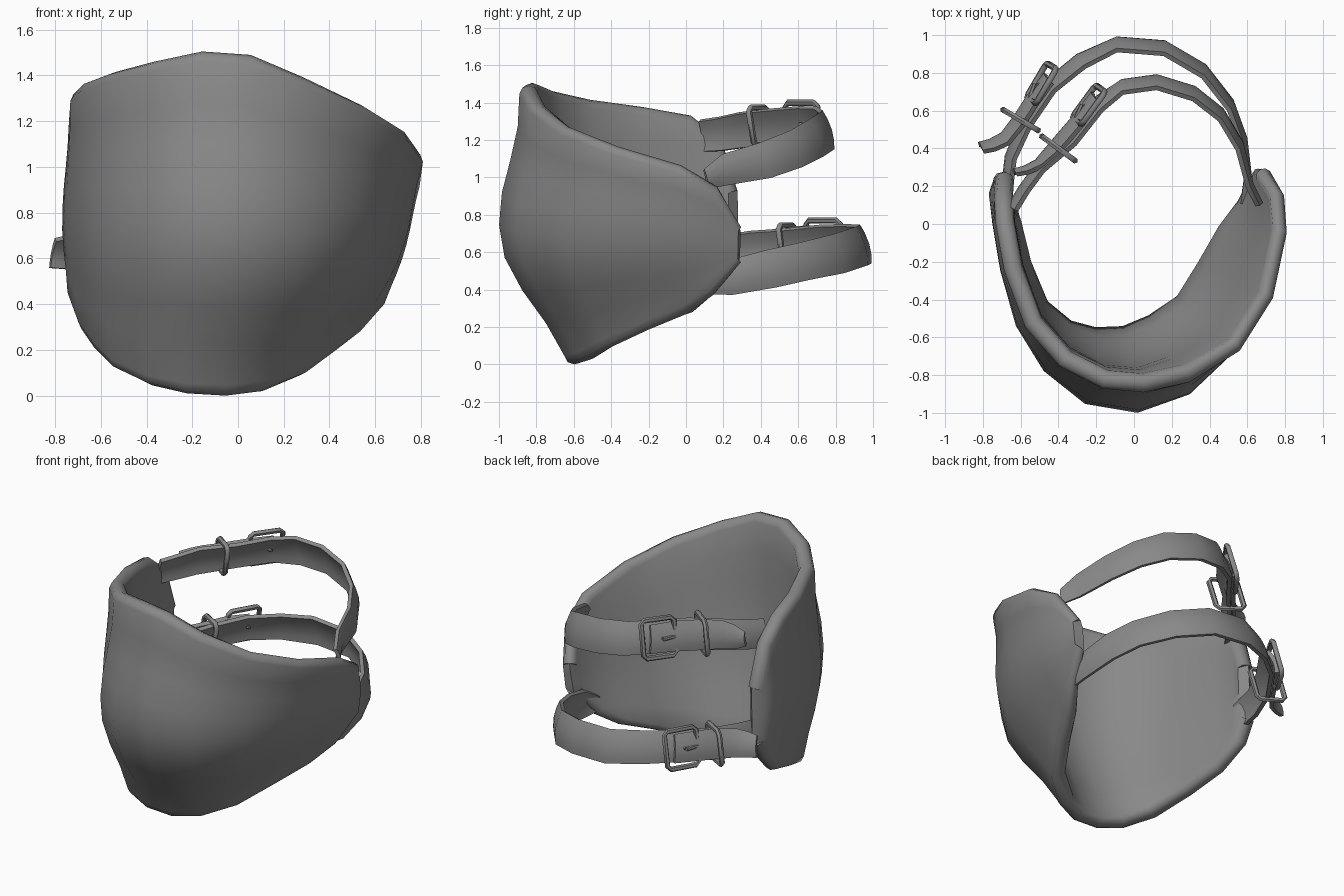
import bpy, bmesh, math
from mathutils import Vector as V

if "Cube" in bpy.data.objects:
    bpy.data.objects.remove(bpy.data.objects["Cube"])

grey = bpy.data.materials.new("grey")
grey.diffuse_color = (0.25, 0.25, 0.25, 1)
grey.use_nodes = True
grey.node_tree.nodes["Principled BSDF"].inputs["Base Color"].default_value = grey.diffuse_color


def make(name, bm, thickness=0):
    me = bpy.data.meshes.new(name)
    bm.to_mesh(me)
    bm.free()
    ob = bpy.data.objects.new(name, me)
    bpy.context.collection.objects.link(ob)
    me.materials.append(grey)
    bpy.ops.object.select_all(action='DESELECT')
    ob.select_set(True)
    bpy.context.view_layer.objects.active = ob
    if thickness:
        m = ob.modifiers.new("solid", 'SOLIDIFY')
        m.thickness, m.offset = thickness, 0
        bpy.ops.object.modifier_apply(modifier=m.name)
    bpy.ops.object.shade_smooth_by_angle(angle=math.radians(50))
    return ob


def slope(pts, i):
    return (V(pts[min(i + 1, len(pts) - 1)]) - V(pts[max(i - 1, 0)])).normalized()


def level_normal(t):
    return V((t.y, -t.x, 0)).normalized()


# pad: domed shell with a rolled rim, lofted between its lower and upper edges
upper_rim = [(-.73, .28, .93), (-.74, .19, 1.2), (-.735, .02, 1.33), (-.69, -.24, 1.375),
             (-.58, -.54, 1.415), (-.40, -.75, 1.46), (-.17, -.87, 1.505), (.06, -.89, 1.49),
             (.31, -.83, 1.39), (.57, -.66, 1.27), (.74, -.38, 1.165), (.81, -.03, 1.065),
             (.785, .18, .95), (.70, .31, .74)]
lower_rim = [(-.74, .28, .55), (-.745, .2, .42), (-.70, .03, .28), (-.645, -.21, .2),
             (-.56, -.45, .115), (-.41, -.59, .045), (-.24, -.65, .01), (-.05, -.65, 0),
             (.13, -.58, .02), (.31, -.44, .09), (.44, -.22, .185), (.55, 0, .27),
             (.63, .16, .37), (.68, .31, .54)]
bulge = [0, .025, .035, .045, .07, .13, .2, .23, .21, .14, .09, .05, .02, 0]
dome = [0, .3, .72, 1, 1, .8, .47, .17, 0]
bm = bmesh.new()
loops, ends = [], []
for i in range(14):
    t, b = V(upper_rim[i]), V(lower_rim[i])
    out = level_normal(slope(upper_rim, i))
    et = out.cross(slope(upper_rim, i)).normalized()
    eb = -out.cross(slope(lower_rim, i)).normalized()
    tt = .1 if i < 9 else .085
    tb = .11 if 3 < i < 9 else .1
    to, bo = t - et * .045, b - eb * .045
    ti, bi = to - out * tt, bo - out * tb
    outer = [bo.lerp(to, k / 8) + out * bulge[i] * dome[k] for k in range(9)]
    inner = [bi.lerp(ti, k / 8) + out * bulge[i] * .3 * dome[k] for k in range(9)]

    def roll(p, e, w):
        return [p - out * w * .15 - e * .012, p - out * w * .5, p - out * w * .85 - e * .012]
    pts = outer + roll(t, et, tt) + inner[::-1] + roll(b, eb, tb)[::-1]
    loops.append([bm.verts.new(p) for p in pts])
    ends.append((et + eb).normalized() * .045)
for a, b in zip(loops, loops[1:]):
    for j in range(24):
        bm.faces.new((a[j], b[j], b[(j + 1) % 24], a[(j + 1) % 24]))
# rounded back ends of the pad
for L, e in ((loops[0], ends[0]), (loops[-1], ends[-1])):
    mid = [L[22]] + [bm.verts.new((L[k].co + L[20 - k].co) / 2 + e) for k in range(1, 8)] + [L[10]]
    for k in range(8):
        bm.faces.new((L[k], L[k + 1], mid[k + 1], mid[k]))
        bm.faces.new((L[20 - k], L[19 - k], mid[k + 1], mid[k]))
    for tri in ((8, 9, 10), (10, 11, 12), (20, 21, 22), (22, 23, 0)):
        bm.faces.new([L[j] for j in tri])
bmesh.ops.recalc_face_normals(bm, faces=bm.faces)
make("pad_shell", bm)


def tilt(p, f=1):
    """Across-the-strap direction, leaning towards the middle."""
    return V((f * .04 if p.x < -.1 else 0, f * (-.06 if p.y > .4 else -.02), .2)).normalized()


def strap(name, pts, widths):
    bm = bmesh.new()
    rows = []
    for i, w in enumerate(widths):
        p, out = V(pts[i]), level_normal(slope(pts, i))
        u = tilt(p) * w / 2
        rows.append([bm.verts.new(p + u * s + out * .018 * (1 - s * s)) for s in (-1, -.55, 0, .55, 1)])
    for a, b in zip(rows, rows[1:]):
        for j in range(4):
            bm.faces.new((a[j], b[j], b[j + 1], a[j + 1]))
    make(name, bm, .026)


def tube(name, pts, r, closed):
    """Six-sided rod swept along points."""
    bm = bmesh.new()
    n = len(pts)
    rings = []
    flat = (pts[1] - pts[0]).cross(pts[-1] - pts[0]) if n > 2 else (pts[1] - pts[0]).orthogonal()
    flat.normalize()
    for i, p in enumerate(pts):
        d = pts[(i + 1) % n] - pts[i - 1] if closed else slope(pts, i)
        side = d.cross(flat).normalized()
        rings.append([bm.verts.new(p + r * (math.cos(a * math.pi / 3) * side + math.sin(a * math.pi / 3) * flat))
                      for a in range(6)])
    for i in range(n if closed else n - 1):
        a, b = rings[i], rings[(i + 1) % n]
        for j in range(6):
            bm.faces.new((a[j], a[(j + 1) % 6], b[(j + 1) % 6], b[j]))
    if not closed:
        bm.faces.new(rings[0])
        bm.faces.new(rings[-1])
    bmesh.ops.recalc_face_normals(bm, faces=bm.faces)
    make(name, bm)


def loop(name, c, a, b, la, lb, r):
    """Rectangular ring with cut corners in the plane of a and b."""
    k = .02
    xy = [(la, lb - k), (la - k, lb), (k - la, lb), (-la, lb - k),
          (-la, k - lb), (k - la, -lb), (la - k, -lb), (la, k - lb)]
    tube(name, [c + a * x + b * y for x, y in xy], r, True)


def fastening(tag, centre, direction, keeper):
    # buckle frame, prong and keeper loop
    c, kp = V(centre), V(keeper)
    d = V(direction).normalized()
    u = tilt(c, .8)
    u = (u - d * u.dot(d)).normalized()
    n = V((-d.y, d.x, 0)).normalized()
    loop(tag + "_buckle", c + n * .012, d, u, .105, .118, .017)
    tube(tag + "_prong", [c + d * -.1 + n * .025, c + d * -.02 + n * .04], .012, False)
    tube(tag + "_pin", [c + d * .02 - n * .05, c + d * -.02 + n * .03], .01, False)
    loop(tag + "_keeper", kp, n, u, .085, .105, .017)


# upper strap, its free end and fastening
strap("upper_strap",
      [(.655, .1, .99), (.605, .2, 1.04), (.55, .42, 1.09), (.455, .58, 1.15), (.315, .69, 1.21),
       (.12, .75, 1.25), (-.06, .725, 1.27), (-.19, .63, 1.28), (-.33, .45, 1.27),
       (-.5, .29, 1.25), (-.58, .18, 1.23), (-.64, .08, 1.22)],
      [.1, .16, .19, .2, .21, .21, .21, .2, .19, .19, .18, .17])
strap("upper_strap_end",
      [(-.2, .67, 1.28), (-.29, .55, 1.28), (-.41, .41, 1.27), (-.5, .315, 1.26), (-.57, .28, 1.25),
       (-.63, .265, 1.245)], [.17, .18, .18, .17, .14, .08])
fastening("upper", (-.23, .625, 1.285), (.55, .75, 0), (-.4, .4, 1.27))

# lower strap, its free end and fastening
strap("lower_strap",
      [(.575, .11, .43), (.595, .24, .465), (.57, .45, .51), (.505, .63, .55), (.365, .81, .59),
       (.16, .93, .63), (-.09, .95, .64), (-.28, .86, .65), (-.44, .73, .65),
       (-.57, .54, .63), (-.65, .35, .62), (-.67, .18, .6)],
      [.1, .18, .2, .2, .21, .21, .21, .2, .19, .19, .18, .17])
strap("lower_strap_end",
      [(-.45, .77, .65), (-.54, .65, .65), (-.61, .54, .64), (-.68, .45, .63), (-.75, .415, .625),
       (-.81, .4, .62)], [.17, .18, .18, .17, .15, .13])
fastening("lower", (-.48, .74, .655), (.5, .85, 0), (-.6, .55, .64))
